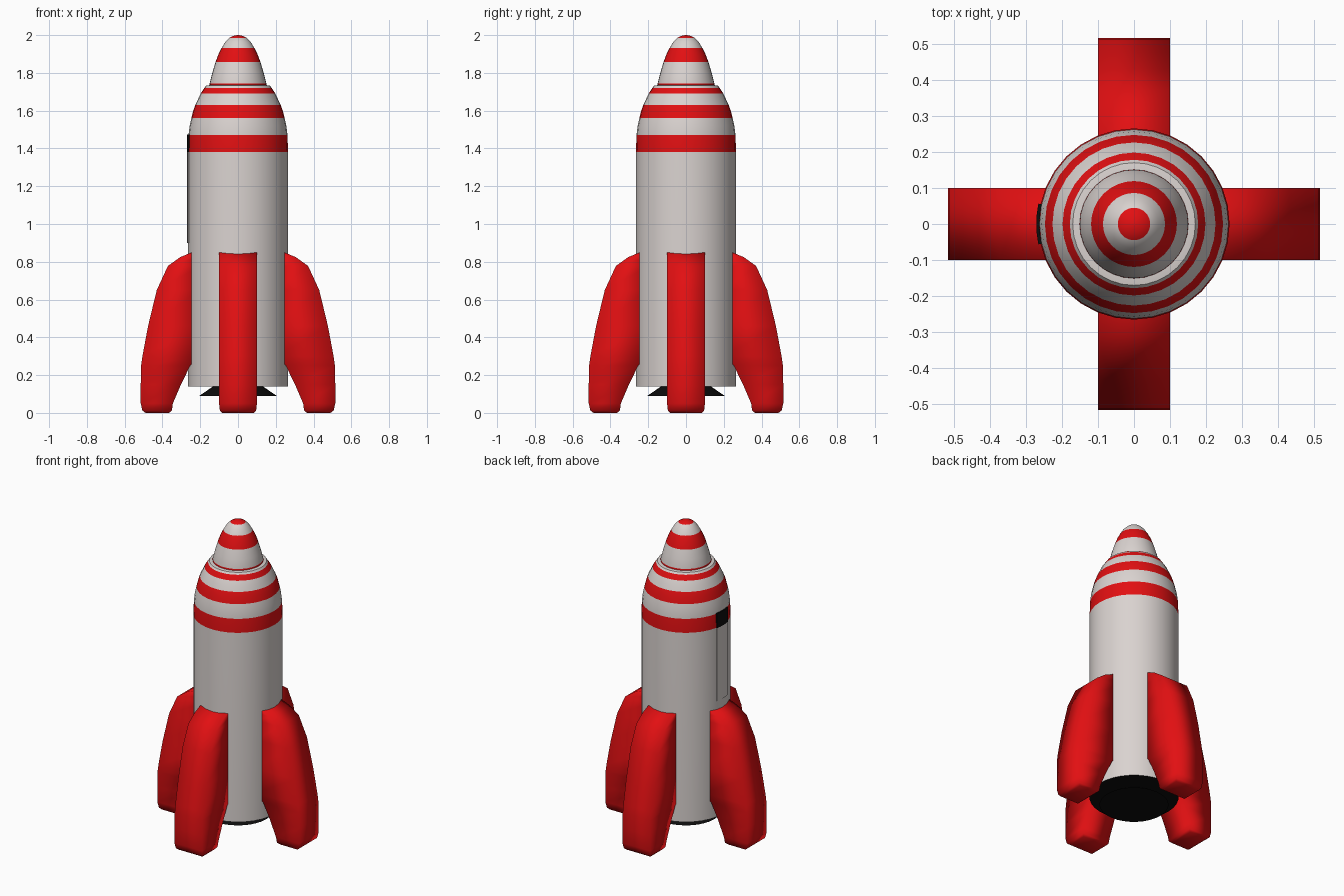
import bpy, bmesh, math

old = bpy.data.objects.get("Cube")
if old:
    bpy.data.objects.remove(old, do_unlink=True)

SEG = 32


def material(name, rgb, rough=0.5):
    m = bpy.data.materials.new(name)
    m.use_nodes = True
    m.diffuse_color = (*rgb, 1)
    bsdf = m.node_tree.nodes["Principled BSDF"]
    bsdf.inputs["Base Color"].default_value = (*rgb, 1)
    bsdf.inputs["Roughness"].default_value = rough
    return m


RED = material("red paint", (0.76, 0.005, 0.006))
WHITE = material("warm white paint", (0.70, 0.65, 0.63))
BLACK = material("black", (0.004, 0.004, 0.004))
PAINTS = [WHITE, RED, BLACK]
W, R, K = 0, 1, 2


def finish(bm, name, mats, angle=None):
    bmesh.ops.recalc_face_normals(bm, faces=bm.faces)
    mesh = bpy.data.meshes.new(name)
    bm.to_mesh(mesh)
    bm.free()
    for m in mats:
        mesh.materials.append(m)
    ob = bpy.data.objects.new(name, mesh)
    bpy.context.collection.objects.link(ob)
    if angle:
        bpy.ops.object.select_all(action="DESELECT")
        ob.select_set(True)
        bpy.context.view_layer.objects.active = ob
        bpy.ops.object.shade_smooth_by_angle(angle=math.radians(angle))
    return ob


def lathe(name, profile, bottom, top):
    """Spin (radius, height, paint of the band above) and cap both ends."""
    bm = bmesh.new()
    rings = []
    for r, z, _ in profile:
        rings.append([bm.verts.new((r * math.cos(a), r * math.sin(a), z))
                      for a in (math.tau * i / SEG for i in range(SEG))])
    for low, high, point in zip(rings, rings[1:], profile):
        for i in range(SEG):
            j = (i + 1) % SEG
            f = bm.faces.new((low[i], low[j], high[j], high[i]))
            f.material_index = point[2]
    bm.faces.new(rings[0]).material_index = bottom
    bm.faces.new(rings[-1]).material_index = top
    return finish(bm, name, PAINTS, 40)


# Body with striped shoulder
lathe("body", [
    (0.265, 0.14, W), (0.265, 1.38, R), (0.262, 1.47, W),
    (0.256, 1.52, W), (0.247, 1.56, R), (0.237, 1.60, R),
    (0.226, 1.63, W), (0.212, 1.66, W), (0.198, 1.69, R),
    (0.178, 1.72, W), (0.170, 1.732, W), (0.150, 1.735, W),
], K, W)

# Striped nose cone
lathe("nose_cone", [
    (0.151, 1.73, R), (0.150, 1.745, W), (0.136, 1.80, W),
    (0.119, 1.857, R), (0.103, 1.90, R), (0.086, 1.933, W),
    (0.067, 1.964, W), (0.045, 1.986, R), (0.024, 1.996, R),
    (0.005, 2.0, R),
], W, R)

# Flared engine nozzle
lathe("nozzle", [(0.205, 0.09, K), (0.125, 0.145, K)], K, K)

# Fin stations: height, inner reach, outer reach, half width
STATIONS = [
    (0.0, 0.365, 0.490, 0.085), (0.012, 0.350, 0.506, 0.096),
    (0.05, 0.345, 0.515, 0.10), (0.15, 0.302, 0.515, 0.10),
    (0.25, 0.253, 0.513, 0.10), (0.30, 0.20, 0.506, 0.10),
    (0.46, 0.20, 0.476, 0.10), (0.65, 0.20, 0.430, 0.10),
    (0.778, 0.20, 0.371, 0.10), (0.825, 0.20, 0.305, 0.10),
    (0.858, 0.20, 0.225, 0.10),
]


def fin(name, turn):
    bm = bmesh.new()
    loops = [[bm.verts.new(p) for p in
              ((a, -w, z), (b, -w, z), (b, w, z), (a, w, z))]
             for z, a, b, w in STATIONS]
    for low, high in zip(loops, loops[1:]):
        for i in range(4):
            j = (i + 1) % 4
            bm.faces.new((low[i], low[j], high[j], high[i]))
    bm.faces.new(loops[0])
    bm.faces.new(loops[-1])
    ob = finish(bm, name, [RED], 100)
    ob.rotation_euler.z = turn


for i, side in enumerate(("left", "back", "right", "front")):
    fin(side + "_fin", i * math.pi / 2)


# Thin curved plates on the right side of the body
def plate(name, z0, z1, paint, radius=0.271, half=0.21, steps=4):
    bm = bmesh.new()
    columns = []
    for i in range(steps + 1):
        a = math.pi - half + 2 * half * i / steps
        columns.append([bm.verts.new((r * math.cos(a), r * math.sin(a), z))
                        for r, z in ((radius, z0), (radius, z1),
                                     (radius - 0.009, z1), (radius - 0.009, z0))])
    for p, q in zip(columns, columns[1:]):
        for i in range(4):
            j = (i + 1) % 4
            bm.faces.new((p[i], p[j], q[j], q[i]))
    bm.faces.new(columns[0])
    bm.faces.new(columns[-1])
    finish(bm, name, [paint], 40)


plate("side_window", 1.38, 1.475, BLACK)
plate("side_panel", 0.90, 1.38, WHITE, radius=0.269)
